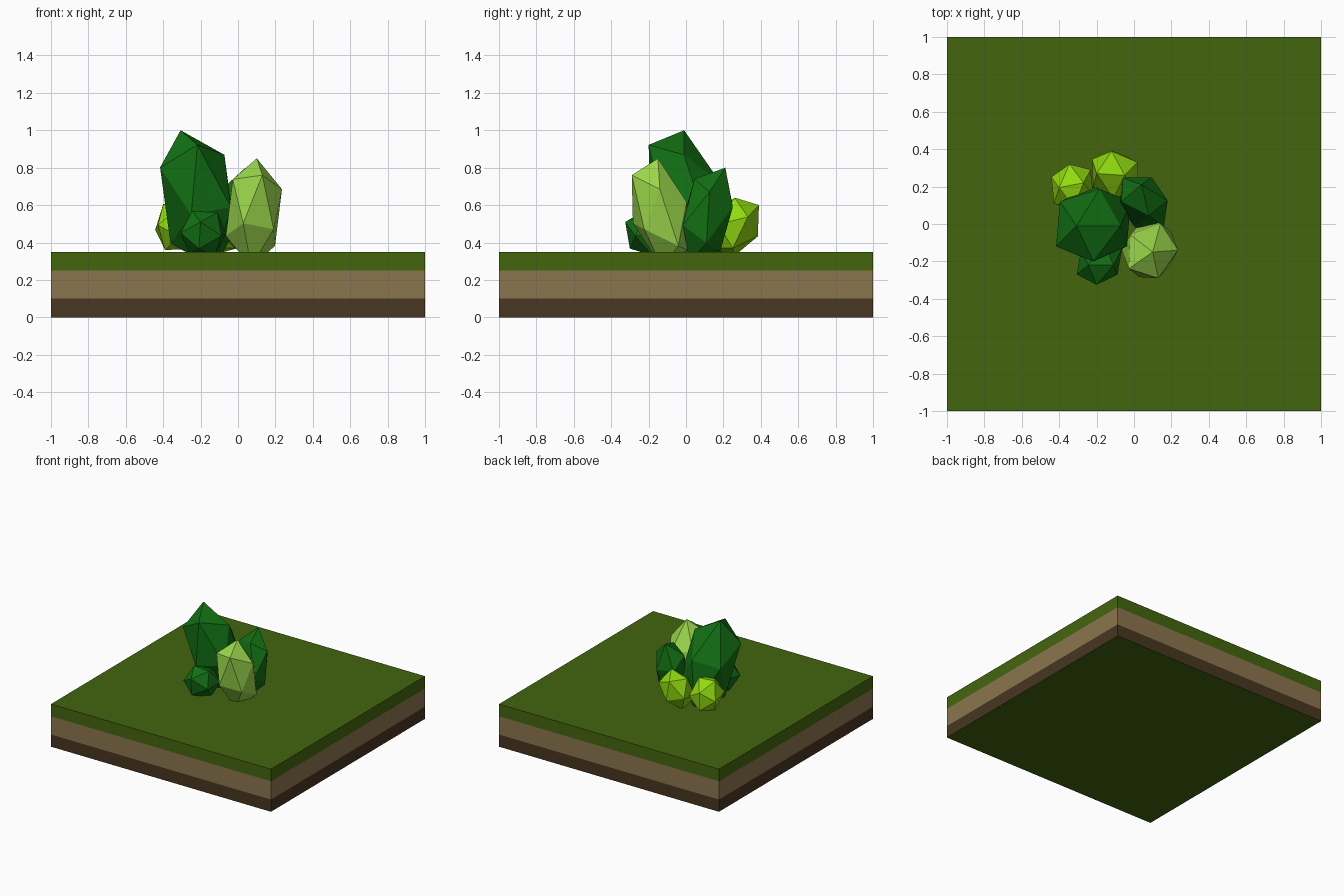
import bpy, bmesh
from mathutils import Matrix, Vector

if "Cube" in bpy.data.objects:
    bpy.data.objects.remove(bpy.data.objects["Cube"])


def material(name, r, g, b):
    mat = bpy.data.materials.new(name)
    mat.diffuse_color = [((v / 255 + 0.055) / 1.055) ** 2.4 if v > 10 else v / 255 / 12.92
                         for v in (r, g, b)] + [1]
    mat.use_nodes = True
    mat.node_tree.nodes["Principled BSDF"].inputs["Base Color"].default_value = mat.diffuse_color
    return mat


def finish(bm, name, mats):
    bmesh.ops.recalc_face_normals(bm, faces=bm.faces)
    mesh = bpy.data.meshes.new(name)
    bm.to_mesh(mesh)
    bm.free()
    for m in mats:
        mesh.materials.append(m)
    obj = bpy.data.objects.new(name, mesh)
    bpy.context.collection.objects.link(obj)


def bush(name, centre, face, mat):
    """Stretched icosahedron: one face is given by three corner offsets from the centre."""
    bm = bmesh.new()
    bmesh.ops.create_icosphere(bm, subdivisions=1, radius=1)
    bm.faces.ensure_lookup_table()
    source = Matrix([v.co for v in bm.faces[0].verts]).transposed()
    shape = Matrix(face).transposed() @ source.inverted()
    for v in bm.verts:
        v.co = shape @ v.co + Vector(centre)
    finish(bm, name, [mat])


grass = material("grass", 67, 102, 13)
soil = material("soil", 139, 118, 78)
deep_soil = material("deep_soil", 72, 54, 33)
dark_leaf = material("dark_leaf", 18, 112, 19)
pale_leaf = material("pale_leaf", 155, 215, 75)
lime_leaf = material("lime_leaf", 145, 218, 14)

# Ground tile: one block cut into soil bands, top and underside green
bm = bmesh.new()
bmesh.ops.create_cube(bm, size=1, matrix=Matrix.Translation((0, 0, 0.175))
                      @ Matrix.Diagonal((2, 2, 0.35, 1)))
for z in (0.10, 0.25):
    bmesh.ops.bisect_plane(bm, geom=bm.verts[:] + bm.edges[:] + bm.faces[:],
                           plane_co=(0, 0, z), plane_no=(0, 0, 1))
bm.normal_update()
for f in bm.faces:
    z = f.calc_center_median().z
    if abs(f.normal.z) < 0.5 and z < 0.25:
        f.material_index = 2 if z < 0.10 else 1
finish(bm, "ground_tile", [grass, soil, deep_soil])

# Bush clump
bush("tall_bush", (-0.217, 0, 0.632),
     [(-0.09, -0.01, 0.368), (0, -0.20, 0.29), (0.144, -0.01, 0.237)], dark_leaf)
bush("pale_bush", (0.085, -0.14, 0.56),
     [(0.015, -0.01, 0.29), (0.045, -0.15, 0.20), (0.15, 0, 0.125)], pale_leaf)
bush("rear_bush", (0.05, 0.115, 0.55),
     [(-0.01, 0.095, 0.25), (0.03, -0.07, 0.19), (0.13, 0.01, 0.12)], dark_leaf)
bush("small_front_bush", (-0.185, -0.20, 0.45),
     [(-0.06, -0.02, 0.12), (0.075, -0.02, 0.11), (-0.015, -0.125, 0.06)], dark_leaf)
bush("lime_bush_left", (-0.33, 0.20, 0.485),
     [(-0.07, -0.005, 0.12), (0.06, 0.02, 0.125), (-0.015, 0.12, 0.055)], lime_leaf)
bush("lime_bush_back", (-0.10, 0.26, 0.485),
     [(0.05, 0, 0.155), (-0.02, 0.13, 0.115), (-0.10, 0.01, 0.115)], lime_leaf)
